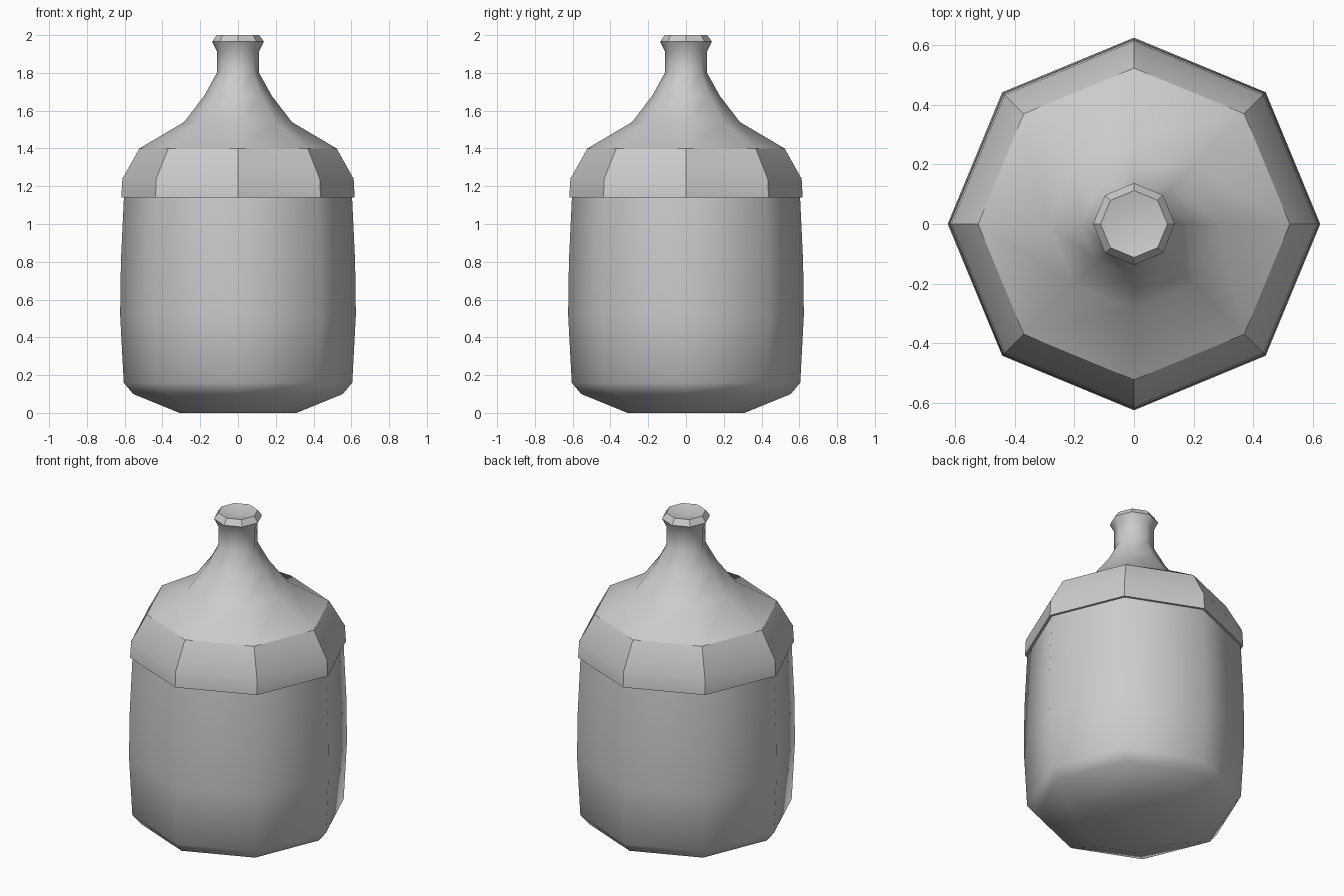
import bpy, bmesh
from math import sin, cos, tau, radians

if "Cube" in bpy.data.objects:
    bpy.data.objects.remove(bpy.data.objects["Cube"])

SIDES = 8


def lathe(name, profile, sharp_angle=None, cap_start=False, cap_end=False):
    """Turn an (r, z) profile into an eight-sided shell; r = 0 makes a pole."""
    bm = bmesh.new()
    rings = []
    for r, z in profile:
        if r == 0:
            rings.append([bm.verts.new((0, 0, z))] * SIDES)
        else:
            rings.append([bm.verts.new((r * cos(tau * i / SIDES), r * sin(tau * i / SIDES), z))
                          for i in range(SIDES)])
    for a, b in zip(rings, rings[1:]):
        for i in range(SIDES):
            j = (i + 1) % SIDES
            bm.faces.new(list(dict.fromkeys((a[i], a[j], b[j], b[i]))))
    if cap_start:
        bm.faces.new(rings[0][::-1])
    if cap_end:
        bm.faces.new(rings[-1])
    mesh = bpy.data.meshes.new(name)
    bm.to_mesh(mesh)
    bm.free()
    obj = bpy.data.objects.new(name, mesh)
    bpy.context.collection.objects.link(obj)
    bpy.ops.object.select_all(action='DESELECT')
    obj.select_set(True)
    bpy.context.view_layer.objects.active = obj
    if sharp_angle is None:
        bpy.ops.object.shade_smooth()
    else:
        bpy.ops.object.shade_smooth_by_angle(angle=radians(sharp_angle))
    return obj


# Rounded body with a chamfered foot
lathe("body", [(0.31, 0), (0.555, 0.10), (0.605, 0.16), (0.624, 0.52),
               (0.62, 0.80), (0.605, 1.12), (0.603, 1.14)], cap_start=True)

# Faceted collar overlapping the body
lathe("collar", [(0.603, 1.14), (0.618, 1.14), (0.612, 1.24), (0.522, 1.40)], sharp_angle=35)

# Smooth shoulder flowing into the neck and flared lip
lathe("shoulder_and_neck", [(0.522, 1.40), (0.285, 1.54), (0.178, 1.68), (0.112, 1.80),
                            (0.112, 1.915), (0.137, 1.965)])

# Bevelled rim around the mouth
lathe("rim", [(0.137, 1.965), (0.112, 2.0)], sharp_angle=30)

# Shallow dished stopper closing the mouth
lathe("stopper", [(0.112, 2.0), (0, 1.975)])
